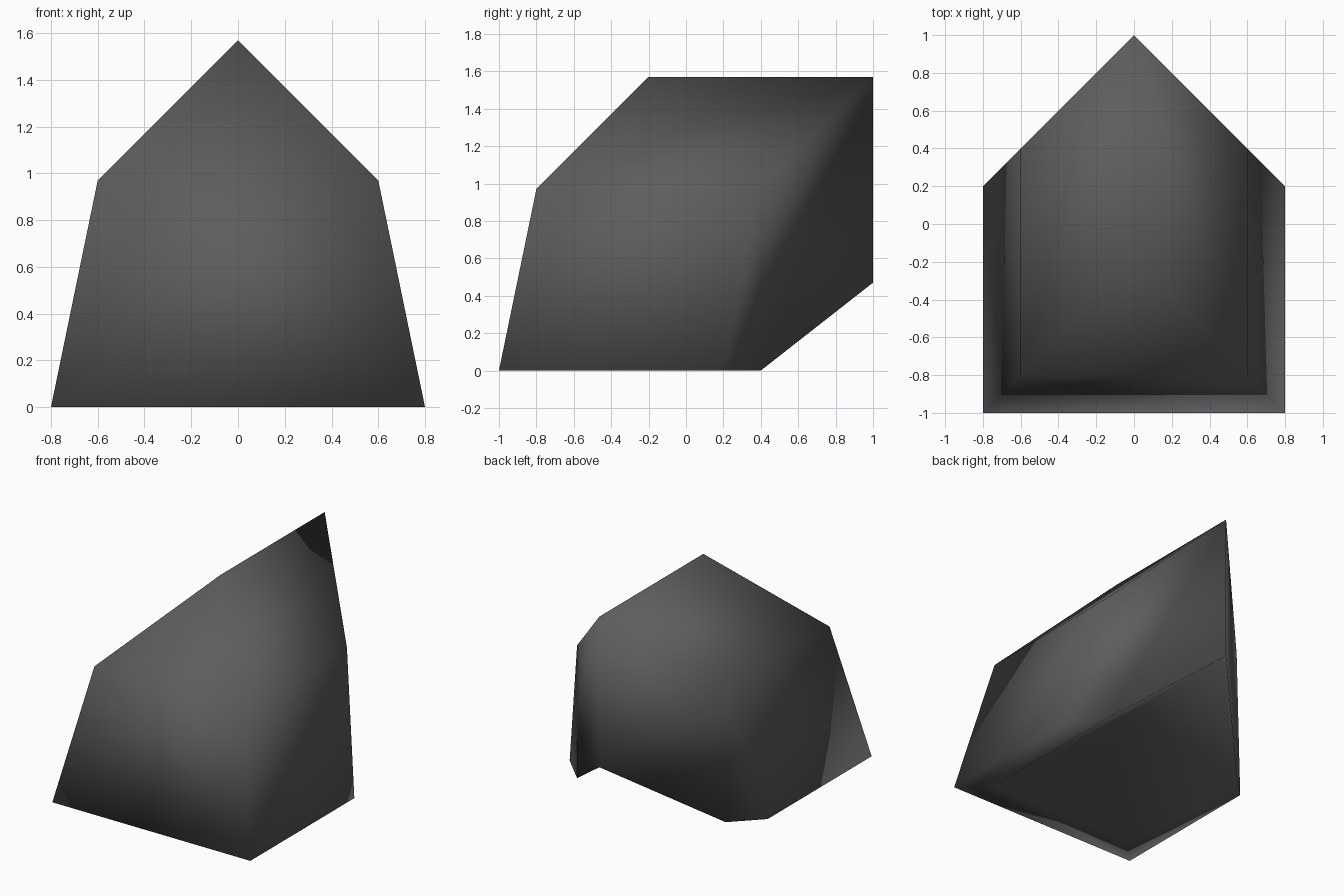
import bpy
import bmesh

cube = bpy.data.objects.get("Cube")
if cube:
    bpy.data.objects.remove(cube, do_unlink=True)

# One dark grey material
grey = bpy.data.materials.new("dark_grey")
grey.use_nodes = True
colour = (0.11, 0.11, 0.11, 1.0)
grey.diffuse_color = colour
grey.node_tree.nodes["Principled BSDF"].inputs["Base Color"].default_value = colour

# Half cross-section (x, z): outer foot, eave, ridge, inner ridge, inner foot
OUTER_FOOT, EAVE, RIDGE, INNER_RIDGE, INNER_FOOT = range(5)
profile = [(0.8, 0), (0.6, 0.97), (0, 1.57), (0, 0.47), (0.6, 0)]

bm = bmesh.new()


def mitred_section(y_at_centre):
    """Left and right halves of the section, mitred at 45 degrees."""
    left = [bm.verts.new((x, y_at_centre - x, z)) for x, z in profile]
    right = [bm.verts.new((-x, y_at_centre - x, z)) if x else v
             for (x, z), v in zip(profile, left)]
    return left, right


front = mitred_section(-0.2)
back = mitred_section(1.0)

# Side walls, roof slopes, cavity slopes and side rims
for near, far in zip(front, back):
    for i, j in ((OUTER_FOOT, EAVE), (EAVE, RIDGE),
                 (INNER_RIDGE, INNER_FOOT), (INNER_FOOT, OUTER_FOOT)):
        bm.faces.new((near[i], near[j], far[j], far[i]))
    # Vertical back face of this half
    bm.faces.new(far)

# Front wall, front rim, front hip and cavity hip
left, right = front
for i, j in ((OUTER_FOOT, EAVE), (INNER_FOOT, OUTER_FOOT)):
    bm.faces.new((left[i], left[j], right[j], right[i]))
for foot, top in ((EAVE, RIDGE), (INNER_FOOT, INNER_RIDGE)):
    bm.faces.new((left[foot], left[top], right[foot]))

bmesh.ops.recalc_face_normals(bm, faces=bm.faces[:])
for face in bm.faces:
    face.smooth = True

mesh = bpy.data.meshes.new("hipped_roof_shell")
bm.to_mesh(mesh)
bm.free()
mesh.materials.append(grey)
shell = bpy.data.objects.new("hipped_roof_shell", mesh)
bpy.context.collection.objects.link(shell)
